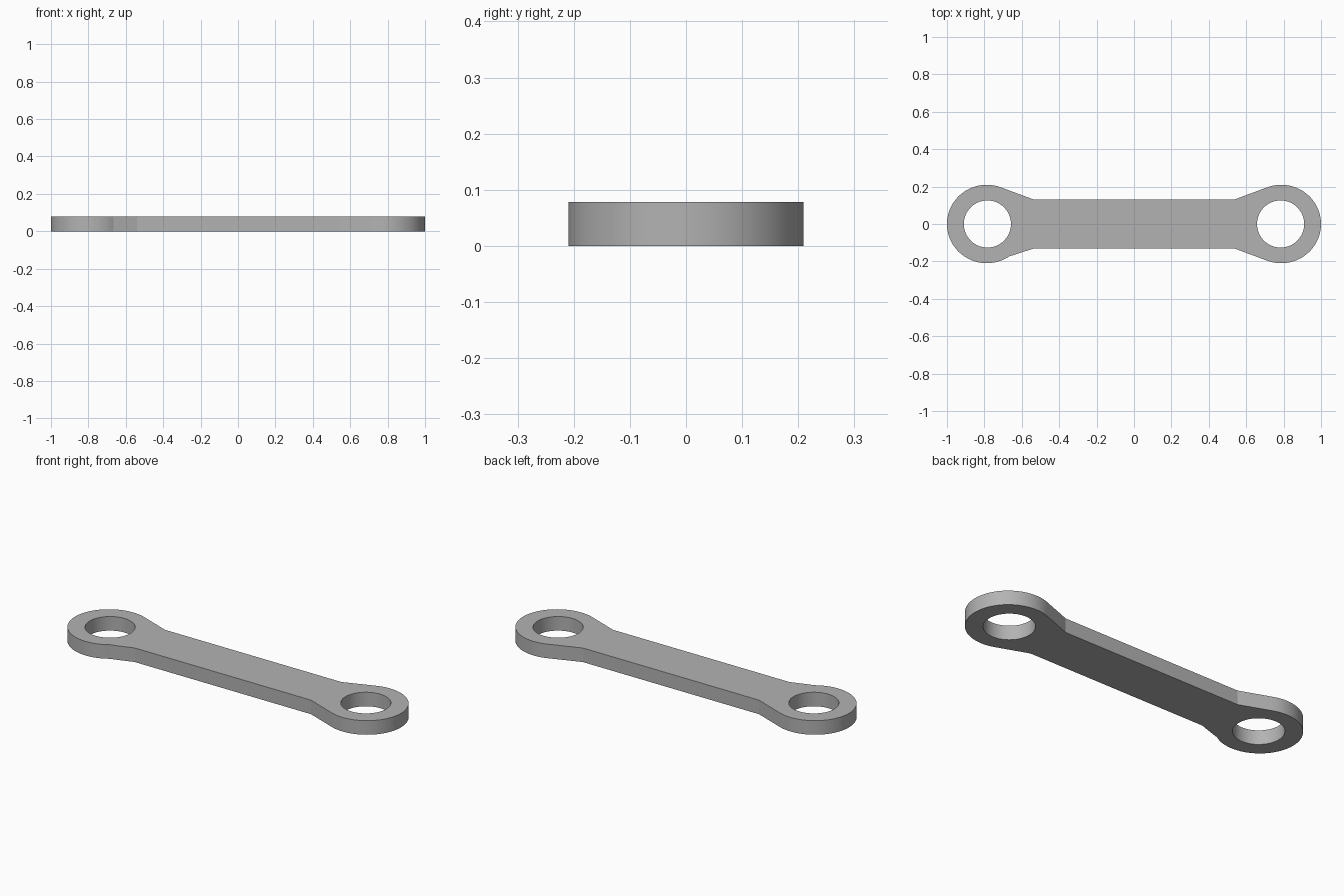
import bpy, bmesh
from math import sin, cos, pi, radians

cube = bpy.data.objects.get("Cube")
if cube:
    bpy.data.objects.remove(cube)

THICK = 0.078
EYE_X, RX, RY = 0.787, 0.213, 0.2095   # eye centre and outer radii
HOLE_X, HOLE_R = 0.784, 0.126
NECK_X, BAR_Y = 0.54, 0.132            # shoulder corner of the bar

grey = bpy.data.materials.new("steel grey")
grey.use_nodes = True
colour = (0.45, 0.45, 0.45, 1)
grey.diffuse_color = colour
grey.node_tree.nodes["Principled BSDF"].inputs["Base Color"].default_value = colour


def arc(cx, rx, ry, start, end, steps):
    """Points along an arc; angles in degrees, anticlockwise."""
    angles = [radians(start + (end - start) * i / steps) for i in range(steps + 1)]
    return [(cx + rx * cos(a), ry * sin(a)) for a in angles]


# Outline: eyes joined to the bar by tangent shoulders, one with a tighter root
outline = [(NECK_X, -BAR_Y)] + arc(EYE_X, RX, RY, -110, 110, 64)
outline += [(NECK_X, BAR_Y), (-NECK_X, BAR_Y)]
outline += arc(-EYE_X, RX, RY, 70, 305, 68) + [(-0.64, -0.165), (-NECK_X, -BAR_Y)]
holes = [arc(s * HOLE_X, HOLE_R, HOLE_R, 0, 360, 64)[:-1] for s in (-1, 1)]

# Fill the flat profile with its two holes, then extrude it
bm = bmesh.new()
for loop in [outline] + holes:
    verts = [bm.verts.new((x, y, 0)) for x, y in loop]
    for a, b in zip(verts, verts[1:] + verts[:1]):
        bm.edges.new((a, b))
bmesh.ops.triangle_fill(bm, edges=bm.edges[:], use_beauty=True)
top = bmesh.ops.extrude_face_region(bm, geom=bm.faces[:], use_keep_orig=True)
raised = [g for g in top["geom"] if isinstance(g, bmesh.types.BMVert)]
bmesh.ops.translate(bm, verts=raised, vec=(0, 0, THICK))
bmesh.ops.recalc_face_normals(bm, faces=bm.faces[:])

mesh = bpy.data.meshes.new("link_bar")
bm.to_mesh(mesh)
bm.free()
mesh.materials.append(grey)
link = bpy.data.objects.new("link_bar", mesh)
bpy.context.collection.objects.link(link)

# Smooth eye walls, sharp rims
bpy.ops.object.select_all(action='DESELECT')
link.select_set(True)
bpy.context.view_layer.objects.active = link
bpy.ops.object.shade_smooth_by_angle(angle=radians(15))
